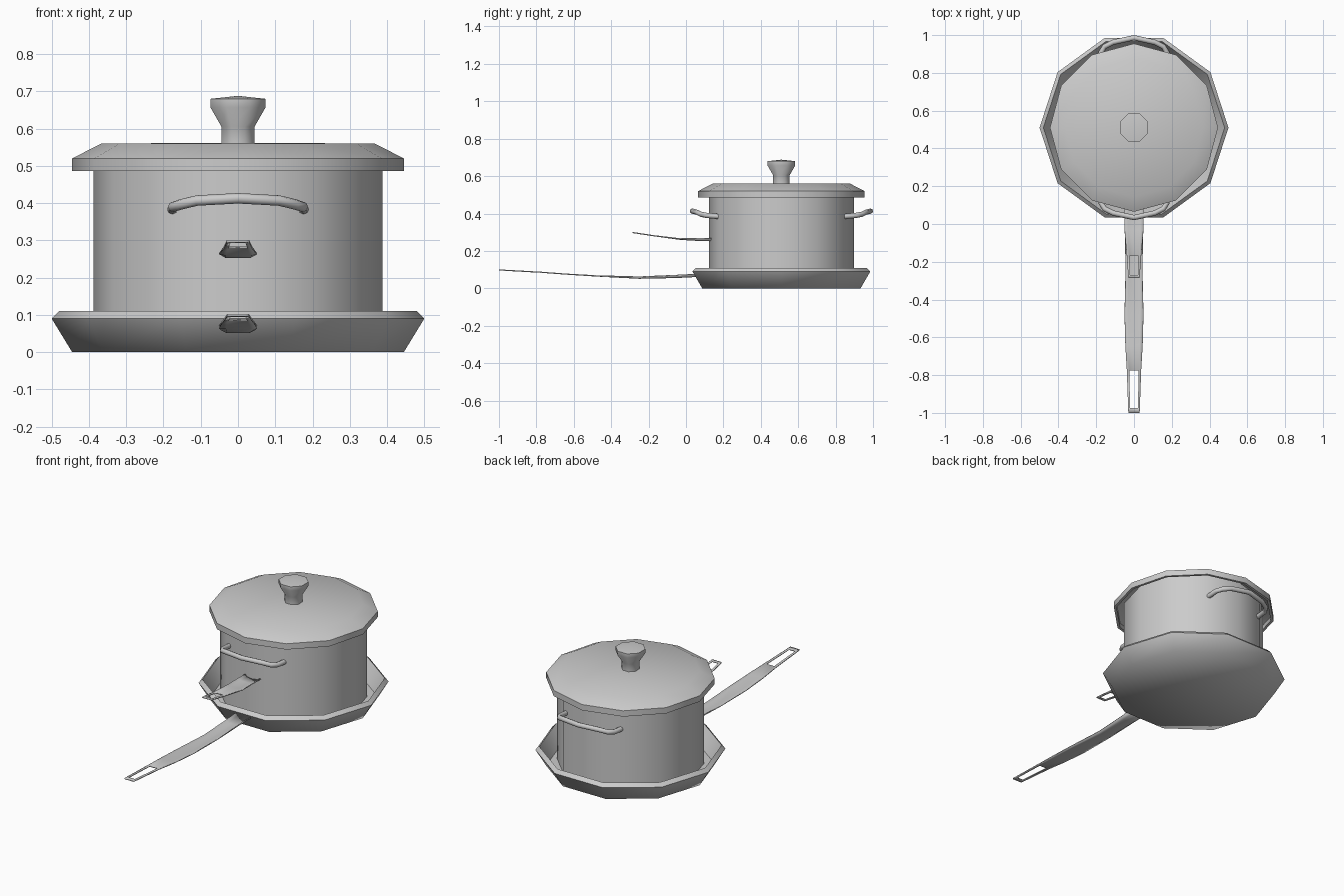
import bpy, bmesh, math

if "Cube" in bpy.data.objects:
    bpy.data.objects.remove(bpy.data.objects["Cube"])

CY = 0.51  # shared axis of pan, pot and lid


def finish(name, bm, angle=60):
    bmesh.ops.recalc_face_normals(bm, faces=bm.faces)
    me = bpy.data.meshes.new(name)
    bm.to_mesh(me)
    bm.free()
    ob = bpy.data.objects.new(name, me)
    bpy.context.collection.objects.link(ob)
    bpy.ops.object.select_all(action='DESELECT')
    bpy.context.view_layer.objects.active = ob
    ob.select_set(True)
    bpy.ops.object.shade_smooth_by_angle(angle=math.radians(angle))
    return ob


def lathe(name, profile, sides, offset=0.0):
    """Revolve (radius, z) points around the shared axis; radius 0 is a pole."""
    bm = bmesh.new()
    rings = []
    for r, z in profile:
        if r == 0:
            rings.append([bm.verts.new((0, CY, z))] * sides)
        else:
            angs = [offset + 2 * math.pi * i / sides for i in range(sides)]
            rings.append([bm.verts.new((r * math.cos(a), CY + r * math.sin(a), z)) for a in angs])
    for a, b in zip(rings, rings[1:]):
        for i in range(sides):
            j = (i + 1) % sides
            quad = list(dict.fromkeys((a[i], a[j], b[j], b[i])))
            bm.faces.new(quad)
    return finish(name, bm)


def strap_handle(name, stations, slot):
    """Thin strip along y from (y, half width, z, edge lift), with a hanging slot."""
    bm = bmesh.new()
    rows = []
    for y, w, z, lift in stations:
        rows.append([bm.verts.new((w * f, y, z + lift * (abs(f) == 1)))
                     for f in (-1, -0.66, 0.66, 1)])
    for k, (a, b) in enumerate(zip(rows, rows[1:])):
        for c in range(3):
            if k == slot and c == 1:
                continue
            bm.faces.new((a[c], a[c + 1], b[c + 1], b[c]))
    ob = finish(name, bm, 40)
    mod = ob.modifiers.new("thickness", 'SOLIDIFY')
    mod.thickness = 0.006
    mod.offset = 0


def tube(name, path, radius, sides=8):
    """Sweep a round section along a path that runs mainly in x and y."""
    from mathutils import Vector
    pts = [Vector(p) for p in path]
    bm = bmesh.new()
    rings = []
    for i, p in enumerate(pts):
        t = (pts[min(i + 1, len(pts) - 1)] - pts[max(i - 1, 0)]).normalized()
        side = t.cross(Vector((0, 0, 1))).normalized()
        up = side.cross(t)
        rings.append([bm.verts.new(p + radius * (side * math.cos(a) + up * math.sin(a)))
                      for a in (2 * math.pi * k / sides for k in range(sides))])
    for a, b in zip(rings, rings[1:]):
        for k in range(sides):
            j = (k + 1) % sides
            bm.faces.new((a[k], a[j], b[j], b[k]))
    bm.faces.new(rings[0])
    bm.faces.new(rings[-1])
    finish(name, bm)


# frying pan, ten sided
lathe("frying_pan", [(0, 0), (0.445, 0), (0.5, 0.09), (0.48, 0.11), (0.43, 0.02), (0, 0.02)], 10)

# pot body, twelve sided and hollow
lathe("pot_body", [(0, 0.022), (0.388, 0.022), (0.388, 0.515), (0.37, 0.515), (0.37, 0.04), (0, 0.04)], 12)

# lid shell
lathe("lid", [(0, 0.562), (0.367, 0.56), (0.445, 0.52), (0.445, 0.486), (0.43, 0.486),
              (0.43, 0.512), (0.36, 0.548), (0, 0.548)], 12)

# lid knob, eight sided
lathe("lid_knob", [(0, 0.555), (0.048, 0.555), (0.048, 0.605), (0.08, 0.657), (0.08, 0.68), (0, 0.688)],
      8, math.pi / 8)

# long pan handle and short pot handle
strap_handle("pan_handle", [
    (0.07, 0.05, 0.064, 0.012), (-0.05, 0.046, 0.058, 0.012), (-0.25, 0.044, 0.054, 0.007),
    (-0.48, 0.05, 0.066, 0.001), (-0.64, 0.046, 0.076, 0), (-0.775, 0.038, 0.086, 0),
    (-0.975, 0.031, 0.097, 0), (-1.0, 0.03, 0.099, 0)], 5)
strap_handle("pot_handle", [
    (0.15, 0.05, 0.256, 0.01), (0.07, 0.05, 0.256, 0.01), (-0.03, 0.05, 0.262, 0.003),
    (-0.17, 0.038, 0.281, 0), (-0.27, 0.031, 0.296, 0), (-0.285, 0.03, 0.298, 0)], 3)

# side grips, front and back
half = [(0.176, 0.335, 0.384), (0.174, 0.4, 0.39), (0.155, 0.43, 0.396), (0.11, 0.452, 0.407), (0, 0.476, 0.413)]
for name, s in (("front_grip", -1), ("back_grip", 1)):
    right = [(x, CY + s * d, z) for x, d, z in half]
    left = [(-x, y, z) for x, y, z in right[-2::-1]]
    tube(name, right + left, 0.014)
